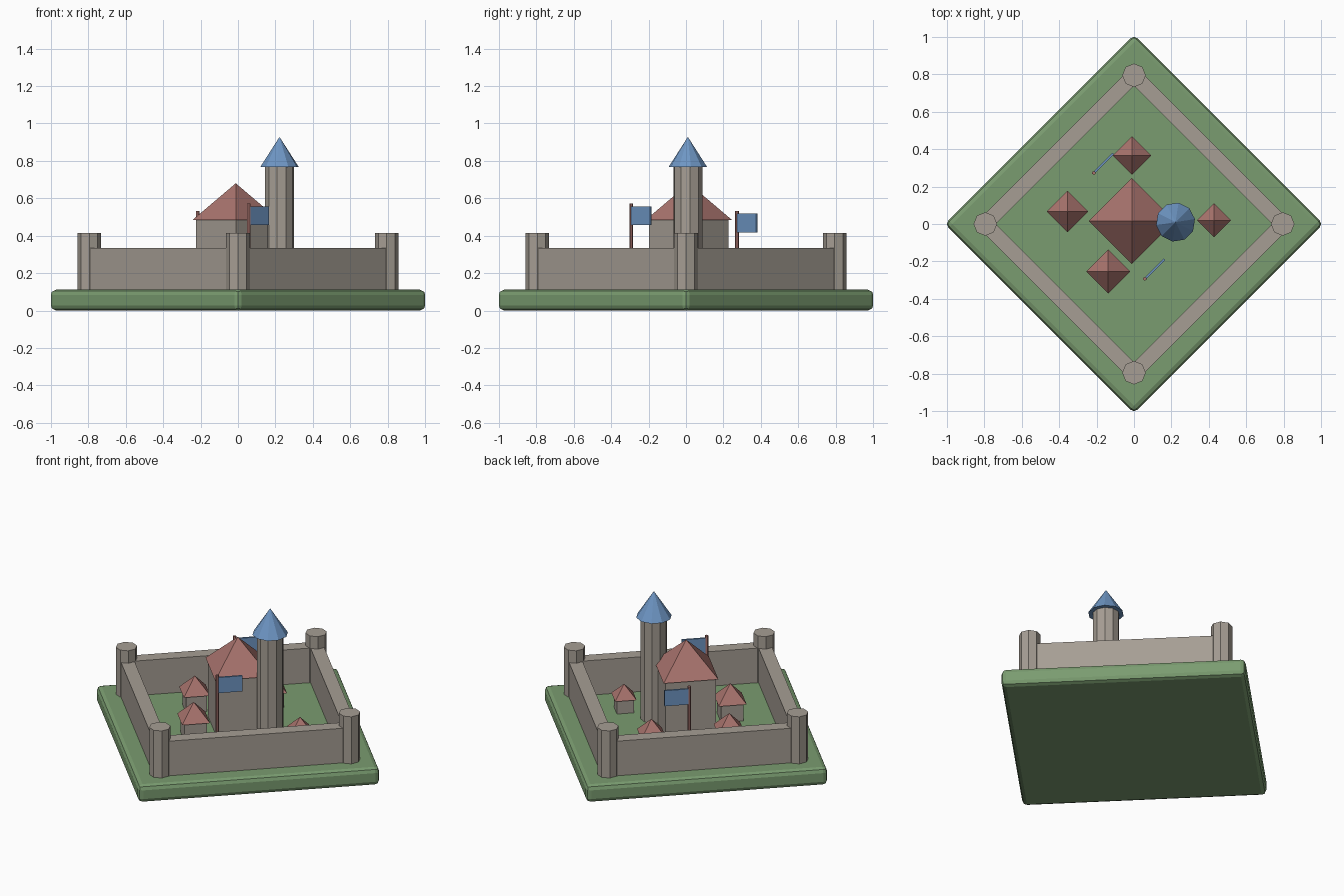
import bpy, math
from math import radians, pi, sqrt

if "Cube" in bpy.data.objects:
    bpy.data.objects.remove(bpy.data.objects["Cube"])


def material(name, rgb):
    m = bpy.data.materials.new(name)
    lin = [((c / 255 + 0.055) / 1.055) ** 2.4 for c in rgb]
    m.diffuse_color = (*lin, 1)
    m.use_nodes = True
    m.node_tree.nodes["Principled BSDF"].inputs["Base Color"].default_value = m.diffuse_color
    return m


GRASS = material("grass green", (122, 156, 112))
STONE = material("warm grey stone", (166, 158, 148))
ROOF = material("red roof", (168, 115, 109))
BLUE = material("blue", (110, 150, 196))
GROUND = 0.112


def finish(name, mat):
    ob = bpy.context.object
    ob.name = name
    ob.data.materials.append(mat)
    return ob


def prism(name, mat, x, y, z0, z1, r, sides, top=None, turn=0):
    """Upright prism, or a pointed cone when top is 0."""
    bpy.ops.mesh.primitive_cone_add(
        vertices=sides, radius1=r, radius2=r if top is None else top,
        depth=z1 - z0, location=(x, y, (z0 + z1) / 2), rotation=(0, 0, turn))
    return finish(name, mat)


def box(name, mat, centre, size, turn):
    bpy.ops.mesh.primitive_cube_add(size=1, location=centre, rotation=(0, 0, turn))
    ob = finish(name, mat)
    ob.scale = size
    bpy.ops.object.transform_apply(location=False, rotation=False, scale=True)
    return ob


# Grass base with rounded edges
side = 1.012 * sqrt(2)
base = box("grass_base", GRASS, (0, 0, GROUND / 2), (side, side, GROUND), pi / 4)
bev = base.modifiers.new("rounded_edges", "BEVEL")
bev.width = 0.028
bev.segments = 2

# Perimeter walls and corner towers
D = 0.795
for i in range(4):
    a = i * pi / 2
    prism("corner_tower", STONE, D * math.cos(a), D * math.sin(a), GROUND - 0.005, 0.415, 0.063, 8)
    b = a + pi / 4
    r = D / sqrt(2)
    box("wall", STONE, (r * math.cos(b), r * math.sin(b), 0.221), (0.08, D * sqrt(2), 0.228), b)

# Keep
prism("keep", STONE, -0.012, 0.015, GROUND - 0.005, 0.485, 0.212, 4)
prism("keep_roof", ROOF, -0.012, 0.015, 0.485, 0.68, 0.23, 4, top=0)

# Tall round tower
prism("tall_tower", STONE, 0.222, 0.01, GROUND - 0.005, 0.768, 0.079, 10, turn=radians(45 - 90))
prism("tall_tower_roof", BLUE, 0.222, 0.01, 0.766, 0.928, 0.105, 10, top=0, turn=radians(45 - 90))

# Small houses: position and roof radius
for x, y, r in [(-0.01, 0.366, 0.103), (-0.355, 0.067, 0.111),
                (-0.138, -0.254, 0.117), (0.428, 0.02, 0.09)]:
    eave = GROUND + 0.96 * r
    prism("house", STONE, x, y, GROUND - 0.005, eave, 0.8 * r, 4)
    prism("house_roof", ROOF, x, y, eave, eave + 0.9 * r, r, 4, top=0)

# Flags on poles
for x, y, top in [(0.058, -0.293, 0.571), (-0.215, 0.273, 0.533)]:
    prism("flag_pole", ROOF, x, y, GROUND - 0.005, top, 0.01, 6)
    box("flag", BLUE, (x + 0.053, y + 0.053, top - 0.065), (0.146, 0.012, 0.1), pi / 4)
